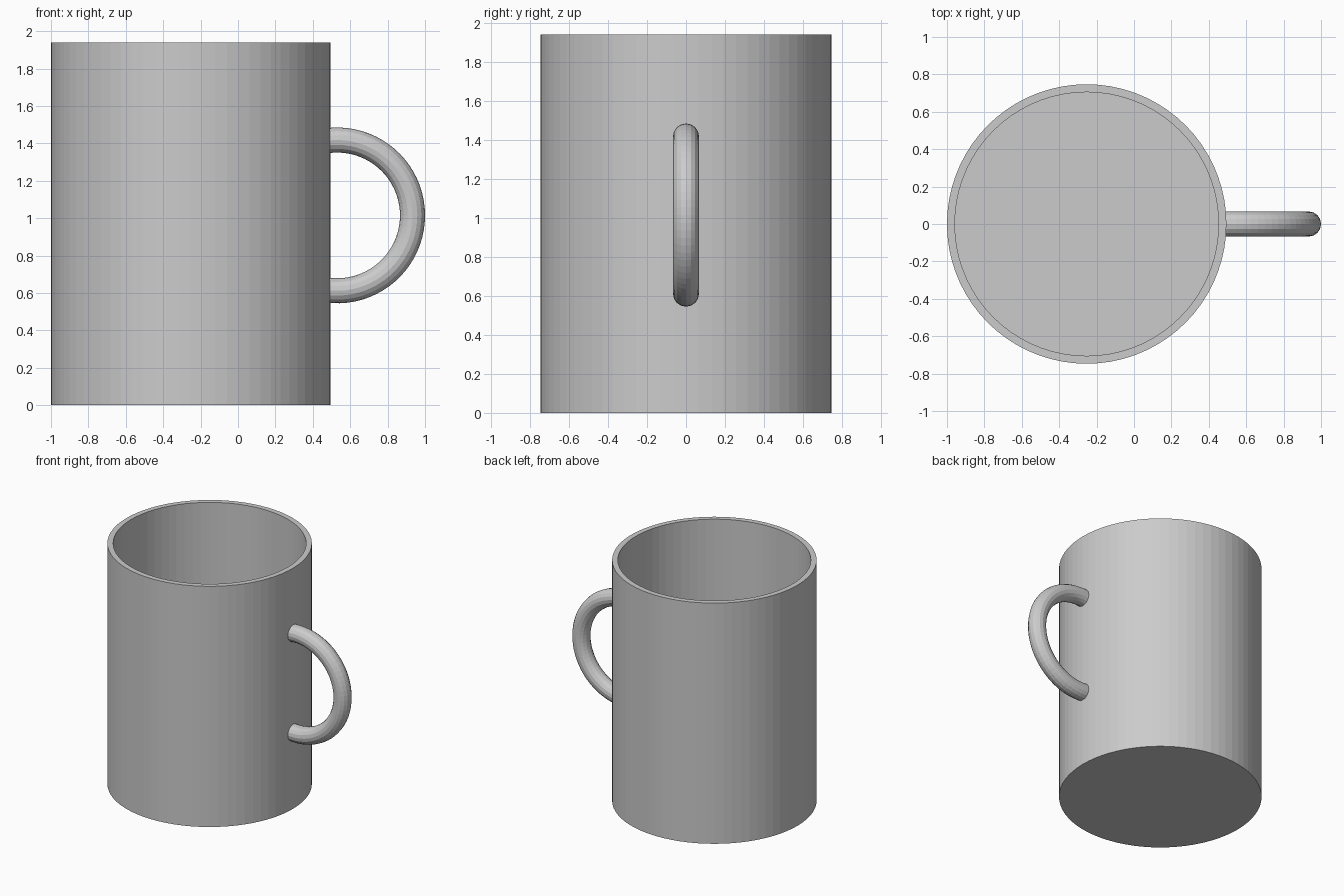
import bpy, bmesh
from math import radians, cos, sin
from mathutils import Vector, Matrix

default = bpy.data.objects.get("Cube")
if default:
    bpy.data.objects.remove(default, do_unlink=True)

# One plain grey material
grey = bpy.data.materials.new("plain_grey")
grey.use_nodes = True
colour = (0.6, 0.6, 0.6, 1)
grey.diffuse_color = colour
grey.node_tree.nodes["Principled BSDF"].inputs["Base Color"].default_value = colour


def add_object(name, bm):
    bmesh.ops.recalc_face_normals(bm, faces=bm.faces)
    mesh = bpy.data.meshes.new(name)
    bm.to_mesh(mesh)
    bm.free()
    mesh.materials.append(grey)
    obj = bpy.data.objects.new(name, mesh)
    bpy.context.collection.objects.link(obj)
    return obj


CUP_X, OUTER, WALL, HEIGHT = -0.253, 0.747, 0.042, 1.94

# Cup: solid cylinder whose top is inset into a rim and pushed down to the floor
bm = bmesh.new()
bmesh.ops.create_cone(bm, cap_ends=True, segments=72, radius1=OUTER, radius2=OUTER,
                      depth=HEIGHT, matrix=Matrix.Translation((CUP_X, 0, HEIGHT / 2)))
top = max(bm.faces, key=lambda f: f.calc_center_median().z)
bmesh.ops.inset_region(bm, faces=[top], thickness=WALL, use_even_offset=True)
inner = bmesh.ops.extrude_discrete_faces(bm, faces=[top])["faces"][0]
bmesh.ops.translate(bm, verts=inner.verts, vec=(0, 0, WALL - HEIGHT))
add_object("cup_body", bm)

# Handle: round section spun through a little over half a turn, ends set in the wall
CENTRE = Vector((0.53, 0, 1.015))
RING, TUBE, OVERLAP = 0.403, 0.067, radians(8)
bm = bmesh.new()
start = Matrix.Translation(CENTRE) @ Matrix.Rotation(-OVERLAP, 4, 'Y') \
    @ Matrix.Translation((0, 0, RING)) @ Matrix.Rotation(radians(90), 4, 'Y')
section = bmesh.ops.create_circle(bm, segments=16, radius=TUBE, matrix=start)["verts"]
spun = bmesh.ops.spin(bm, geom=section + bm.edges[:], cent=CENTRE, axis=(0, 1, 0),
                      angle=radians(180) + 2 * OVERLAP, steps=40)
bmesh.ops.holes_fill(bm, edges=[e for e in bm.edges if e.is_boundary], sides=0)
add_object("handle", bm)
